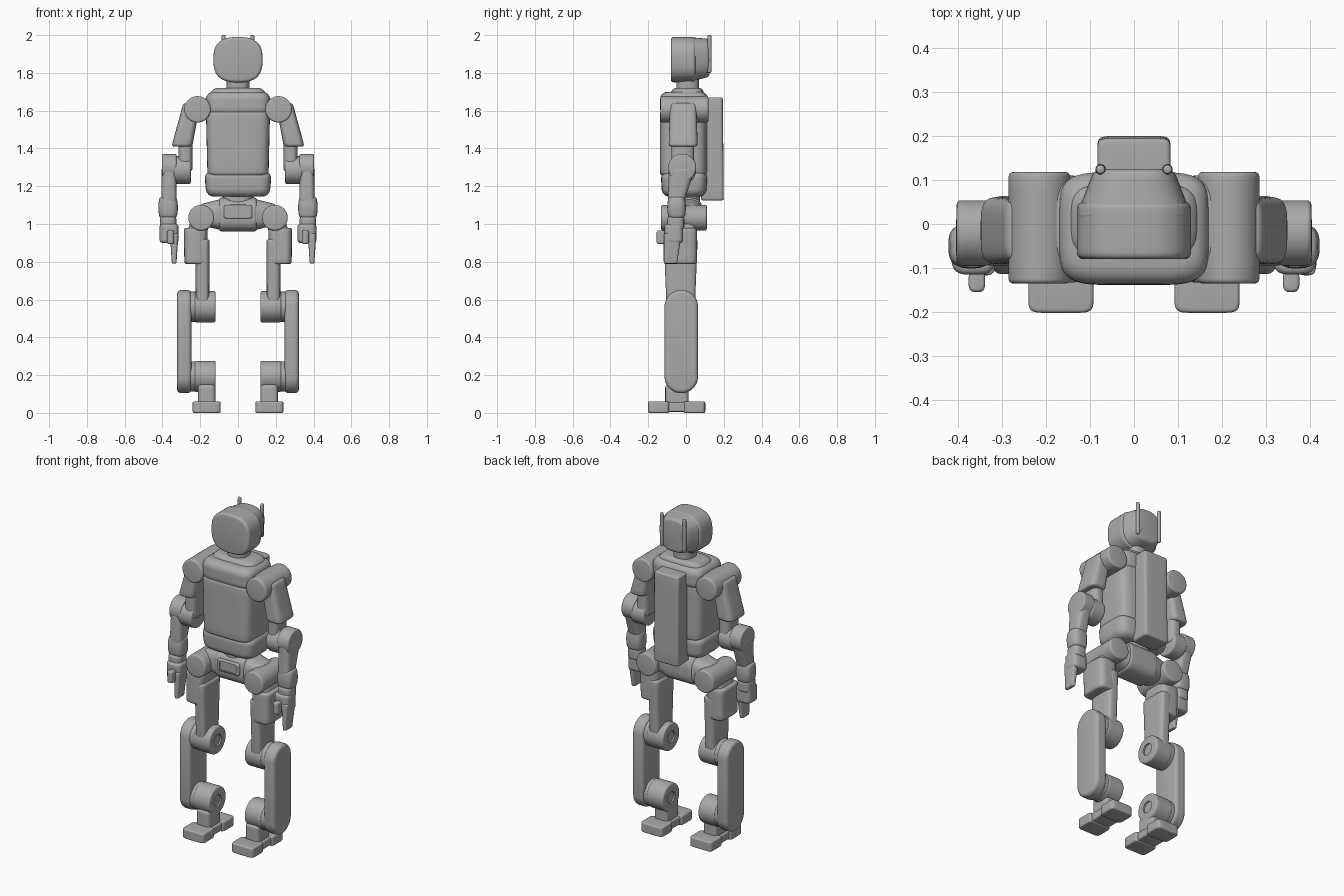
import bpy
import bmesh
import math
from mathutils import Vector

if "Cube" in bpy.data.objects:
    bpy.data.objects.remove(bpy.data.objects["Cube"])

SHADE = 0.4
grey = bpy.data.materials.new("plain grey")
grey.use_nodes = True
grey.diffuse_color = (SHADE, SHADE, SHADE, 1)
grey.node_tree.nodes["Principled BSDF"].inputs["Base Color"].default_value = grey.diffuse_color


def outline(centre, half, power, stretch, count=40):
    """Rounded-square outline; stretch pulls it into a capsule."""
    points = []
    for i in range(count):
        angle = math.tau * (i + 0.5) / count
        c, s = math.cos(angle), math.sin(angle)
        u = centre[0] + half[0] * math.copysign(abs(c) ** (2 / power), c)
        v = centre[1] + half[1] * math.copysign(abs(s) ** (2 / power), s)
        points.append((u, v + math.copysign(stretch, s)))
    return points


def place(axis, t, u, v):
    return {"x": (t, u, v), "y": (u, t, v), "z": (u, v, t)}[axis]


def solid(name, axis, start, end, centre, half, end_centre=None, end_half=None,
          edge=0.015, power=5.0, stretch=0.0, bulge=0.0, socket=0.0):
    """Prism along an axis with rolled ends, optional taper, swelling and a socket in its start."""
    first, last = Vector(centre), Vector(end_centre or centre)
    wide, narrow = Vector(half), Vector(end_half or half)
    length = end - start
    roll = edge / abs(length)
    quarter = [k * math.pi / 8 for k in range(5)]
    rises = [(roll * (1 - math.cos(a)), edge * (1 - math.sin(a))) for a in quarter]
    middle = [(roll + (1 - 2 * roll) * k / 8, 0) for k in range(1, 8)]
    steps = rises + middle + [(1 - f, shrink) for f, shrink in reversed(rises)]
    rings = []
    for f, shrink in steps:
        size = wide.lerp(narrow, f) * (1 + bulge * math.sin(math.pi * f))
        size -= Vector((shrink, shrink))
        rings.append((start + length * f, outline(first.lerp(last, f), size, power, stretch)))
    if socket:
        hole = outline(first, wide * socket, power, stretch)
        floor = start + math.copysign(edge, length)
        rings = [(floor, hole), (start, hole)] + rings

    bm = bmesh.new()
    loops = [[bm.verts.new(place(axis, t, u, v)) for u, v in ring] for t, ring in rings]
    for a, b in zip(loops, loops[1:]):
        for i in range(len(a)):
            bm.faces.new((a[i - 1], a[i], b[i], b[i - 1]))
    bm.faces.new(loops[0])
    bm.faces.new(loops[-1])
    bmesh.ops.recalc_face_normals(bm, faces=bm.faces)
    mesh = bpy.data.meshes.new(name)
    bm.to_mesh(mesh)
    bm.free()
    mesh.materials.append(grey)
    obj = bpy.data.objects.new(name, mesh)
    bpy.context.collection.objects.link(obj)
    bpy.ops.object.select_all(action="DESELECT")
    obj.select_set(True)
    bpy.context.view_layer.objects.active = obj
    bpy.ops.object.shade_smooth_by_angle(angle=math.radians(35))
    return obj


def pair(name, axis, **shape):
    """Solid on the left side, mirrored to the right."""
    mirror = solid(name, axis, **shape).modifiers.new("mirror", "MIRROR")
    mirror.use_mirror_merge = False


def drum(name, axis, start, end, centre, radius, edge=0.01, socket=0.0):
    """Mirrored pair of round joints."""
    pair(name, axis, start=start, end=end, centre=centre, half=(radius, radius),
         edge=edge, power=2, socket=socket)


# Head, neck and antennae
face = (0, 1.87)
solid("head", "y", start=-.08, end=.05, centre=face, half=(.13, .12), power=2.7)
solid("head_back", "y", start=.01, end=.125, centre=face, half=(.135, .12),
      end_centre=(0, 1.88), end_half=(.09, .1), power=2.8)
solid("neck", "z", start=1.68, end=1.8, centre=(0, .01), half=(.06, .06), power=2.4)
pair("antennae", "z", start=1.8, end=2, centre=(.076, .124), half=(.01, .01),
     edge=.006, power=2, bulge=.2)

# Torso
solid("upper_chest", "z", start=1.57, end=1.7, centre=(0, -.01), half=(.17, .128), edge=.04)
solid("collar", "z", start=1.65, end=1.72, centre=(0, 0), half=(.17, .1),
      end_centre=(0, .01), end_half=(.13, .08), edge=.02, power=4)
solid("chest", "z", start=1.255, end=1.6, centre=(0, -.014), half=(.162, .125),
      end_half=(.17, .125), edge=.02)
solid("belly", "z", start=1.145, end=1.28, centre=(0, -.01), half=(.165, .115),
      end_half=(.175, .122), edge=.035, bulge=.02)
solid("backpack", "z", start=1.125, end=1.67, centre=(0, .14), half=(.083, .06),
      edge=.01, end_centre=(0, .135), end_half=(.083, .06), power=9)

# Waist and pelvis
solid("waist", "z", start=1.1, end=1.17, centre=(0, 0), half=(.08, .075), power=2.4)
solid("pelvis", "x", start=-.1, end=.1, centre=(0, 1.05), half=(.09, .09), power=3)
pair("pelvis_sides", "x", start=.08, end=.2, centre=(0, 1.05), half=(.088, .085),
     end_half=(.065, .055), power=3)
solid("pelvis_panel", "y", start=-.1, end=-.06, centre=(0, 1.065), half=(.075, .037),
      edge=.007, power=8, socket=.75)

# Shoulders and upper arms
drum("shoulders", "y", start=-.135, end=.118, centre=(.215, 1.607), radius=.07)
pair("shoulder_bridges", "x", start=.1, end=.21, centre=(0, 1.61), half=(.1, .055), power=4)
pair("upper_arms", "z", start=1.64, end=1.41, centre=(.245, -.015), half=(.045, .07),
     end_centre=(.297, -.015), end_half=(.055, .077), power=4)
pair("arm_cores", "z", start=1.45, end=1.28, centre=(.278, -.018), half=(.038, .06), power=3)

# Elbows and forearms
drum("inner_elbows", "x", start=.25, end=.34, centre=(-.02, 1.285), radius=.074)
drum("outer_elbows", "x", start=.325, end=.403, centre=(-.02, 1.298), radius=.074)
pair("forearms", "z", start=1.3, end=1.11, centre=(.365, -.02), half=(.04, .07),
     end_centre=(.365, -.055), end_half=(.04, .042), power=3.5)
pair("wrists", "z", start=1.145, end=1.03, centre=(.37, -.05), half=(.045, .043),
     power=3, bulge=.15)
pair("wrist_cuffs", "z", start=1.04, end=.97, centre=(.37, -.055), half=(.044, .046), power=3)

# Hands, whose fingers lie on the same side of both palms
palm = (.365, -.065)
pair("palms", "z", start=1, end=.9, centre=palm, half=(.05, .05), power=3.5)
pair("thumbs", "z", start=.965, end=.895, centre=(.357, -.13), half=(.019, .025),
     edge=.008, power=3)
for side, name in ((1, "left_fingers"), (-1, "right_fingers")):
    across = side * palm[0] + .027
    solid(name, "z", start=.95, end=.79, centre=(across, -.07), half=(.023, .046),
          end_centre=(across, -.082), end_half=(.012, .035), edge=.006, power=4)

# Hips and thighs
drum("hips", "y", start=-.133, end=.11, centre=(.195, 1.033), radius=.068)
pair("thigh_tops", "z", start=1.03, end=.92, centre=(.2, -.03), half=(.045, .07),
     end_centre=(.224, -.03), end_half=(.06, .088), power=4)
pair("thigh_shells", "z", start=.98, end=.787, centre=(.224, -.03), half=(.063, .088),
     end_half=(.06, .088), power=4)
pair("thighs", "z", start=.92, end=.56, centre=(.188, -.028), half=(.038, .09),
     end_half=(.036, .075), power=4)

# Knees, shins and ankles
knee, ankle = (-.027, .562), (-.027, .193)
for name, centre in (("knee", knee), ("ankle", ankle)):
    drum(name + "_joints", "x", start=.118, end=.23, centre=centre, radius=.083, socket=.42)
    drum(name + "_axles", "x", start=.2, end=.3, centre=centre, radius=.08)
middle = (-.025, (knee[1] + ankle[1]) / 2)
pair("shins", "x", start=.247, end=.322, centre=middle, half=(.089, .089),
     edge=.02, power=2, stretch=(knee[1] - ankle[1]) / 2)

# Feet
sole = .166
pair("ankle_posts", "z", start=.04, end=.15, centre=(sole, -.048), half=(.047, .062))
pair("feet", "z", start=.006, end=.055, centre=(sole, -.048), half=(.062, .14),
     edge=.008, power=9)
for name, along in (("toes", -.145), ("heels", .045)):
    pair(name, "z", start=0, end=.06, centre=(sole, along), half=(.074, .057),
         edge=.008, power=7)
